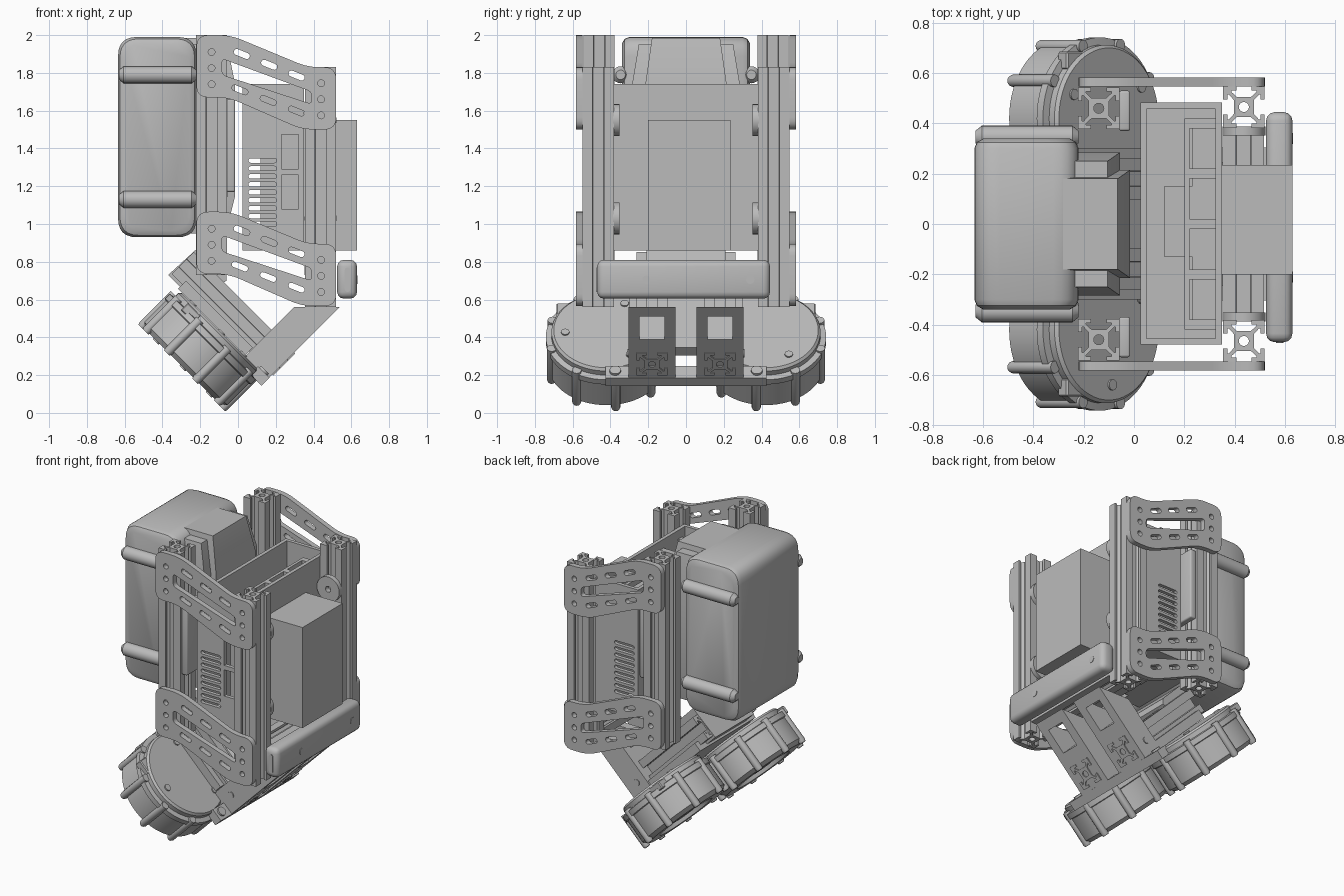
import bpy, bmesh
from math import pi, sin, cos, radians
from mathutils import Matrix, Vector

if "Cube" in bpy.data.objects:
    bpy.data.objects.remove(bpy.data.objects["Cube"])

grey = bpy.data.materials.new("plain grey")
grey.use_nodes = True
COLOUR = (0.5, 0.5, 0.5, 1)
grey.diffuse_color = COLOUR
grey.node_tree.nodes["Principled BSDF"].inputs["Base Color"].default_value = COLOUR

parts = []
T = Matrix.Translation
TILT = Matrix.Rotation(radians(45), 4, 'Y')
YZ = Matrix(((0, 0, 1, 0), (1, 0, 0, 0), (0, 1, 0, 0), (0, 0, 0, 1)))


def at_y(y):
    """Draw in the x-z plane at depth y."""
    return T((0, y, 0)) @ Matrix.Rotation(pi / 2, 4, 'X')


def finish(name, bm):
    bmesh.ops.recalc_face_normals(bm, faces=bm.faces)
    me = bpy.data.meshes.new(name)
    bm.to_mesh(me)
    bm.free()
    me.materials.append(grey)
    ob = bpy.data.objects.new(name, me)
    bpy.context.collection.objects.link(ob)
    parts.append(ob)
    return ob


def slab(name, loops, thick, mat, cut_z=None):
    """Flat outline with holes, extruded evenly about its plane."""
    cu = bpy.data.curves.new(name, 'CURVE')
    cu.dimensions, cu.fill_mode, cu.extrude = '2D', 'BOTH', thick / 2
    for loop in loops:
        sp = cu.splines.new('POLY')
        sp.points.add(len(loop) - 1)
        for p, (u, v) in zip(sp.points, loop):
            p.co = (u, v, 0, 1)
        sp.use_cyclic_u = True
    tmp = bpy.data.objects.new(name + "_outline", cu)
    bpy.context.collection.objects.link(tmp)
    dg = bpy.context.evaluated_depsgraph_get()
    me = bpy.data.meshes.new_from_object(tmp.evaluated_get(dg))
    bpy.data.objects.remove(tmp)
    bm = bmesh.new()
    bm.from_mesh(me)
    bpy.data.meshes.remove(me)
    bm.transform(mat)
    bmesh.ops.remove_doubles(bm, verts=bm.verts, dist=0.0002)
    if cut_z is not None:
        bmesh.ops.bisect_plane(bm, geom=bm.verts[:] + bm.edges[:] + bm.faces[:],
                               plane_co=(0, 0, cut_z), plane_no=(0, 0, 1), clear_outer=True)
        bmesh.ops.holes_fill(bm, edges=[e for e in bm.edges if e.is_boundary])
    return finish(name, bm)


def loft(name, rings, mat=Matrix()):
    """Skin a stack of equal rings and cap both ends."""
    bm = bmesh.new()
    vs = [[bm.verts.new(mat @ Vector(p)) for p in ring] for ring in rings]
    n = len(vs[0])
    for a, b in zip(vs, vs[1:]):
        for i in range(n):
            bm.faces.new((a[i], a[(i + 1) % n], b[(i + 1) % n], b[i]))
    bm.faces.new(vs[0])
    bm.faces.new(vs[-1])
    return finish(name, bm)


def box(name, lo, hi, bevel=0, mat=Matrix(), segs=3):
    bm = bmesh.new()
    bmesh.ops.create_cube(bm, size=1)
    for v in bm.verts:
        v.co = [lo[i] if v.co[i] < 0 else hi[i] for i in range(3)]
    if bevel:
        bmesh.ops.bevel(bm, geom=bm.edges[:], offset=bevel, segments=segs,
                        profile=0.5, affect='EDGES')
    bm.transform(mat)
    return finish(name, bm)


def circle(r, cx=0, cy=0, n=16):
    return [(cx + r * cos(2 * pi * i / n), cy + r * sin(2 * pi * i / n)) for i in range(n)]


def rect(x0, y0, x1, y1):
    return [(x0, y0), (x1, y0), (x1, y1), (x0, y1)]


def rounded(pts, r, segs=6):
    out = []
    for i, p in enumerate(pts):
        p = Vector(p)
        a = p + (Vector(pts[i - 1]) - p).normalized() * r
        b = p + (Vector(pts[(i + 1) % len(pts)]) - p).normalized() * r
        for k in range(segs + 1):
            t = k / segs
            out.append(tuple(a * (1 - t) ** 2 + p * 2 * t * (1 - t) + b * t * t))
    return out


def stadium(cx, cy, length, r, ang=0):
    pts = []
    for side in (1, -1):
        for k in range(7):
            a = -pi / 2 + pi * k / 6
            x, y = side * (length / 2 - r + r * cos(a)), side * r * sin(a)
            pts.append((cx + x * cos(ang) - y * sin(ang), cy + x * sin(ang) + y * cos(ang)))
    return pts


def lathe(name, profile, mat, n=48):
    return loft(name, [[(x, y, z) for x, y in circle(r, n=n)] for r, z in profile], mat)


# Slotted rail section, one side repeated four times
A = 0.0825
half = [(A, 0.03), (0.066, 0.03), (0.066, 0.05), (0.06, 0.05), (0.04, 0.028)]
side = [(x, -y) for x, y in half] + half[::-1] + [(A, A)]
section = []
for turn in range(4):
    for u, v in side:
        for _ in range(turn):
            u, v = -v, u
        section.append((u, v))
RAIL = [section, circle(0.02)]

# Upright rails and side plates
plate = rounded([(-0.22, 2), (-0.04, 2), (0.37, 1.83), (0.52, 1.83),
                 (0.52, 1.5), (0.34, 1.5), (-0.05, 1.67), (-0.22, 1.67)], 0.065)
holes = [rounded([(-0.085, 1.875), (0.39, 1.70), (0.39, 1.635), (-0.085, 1.79)], 0.025)]
for i in range(3):
    holes.append(stadium(0.02 + 0.145 * i, 1.9 - 0.057 * i, 0.09, 0.016, -0.38))
    holes.append(stadium(0.01 + 0.15 * i, 1.71 - 0.056 * i, 0.09, 0.015, -0.38))
    holes.append(circle(0.018, -0.14, 1.74 + 0.085 * i))
    holes.append(circle(0.018, 0.44, 1.575 + 0.085 * i))
for s, tag in ((-1, "front"), (1, "back")):
    slab(tag + "_tall_rail", RAIL, 1.27, T((-0.14, s * 0.46, 1.365)))
    slab(tag + "_short_rail", RAIL, 1.27, T((0.437, s * 0.465, 1.195)))
    for drop, level in ((0, "upper"), (0.935, "lower")):
        slab(f"{tag}_{level}_side_plate", [plate] + holes, 0.036,
             T((0, 0, -drop)) @ at_y(s * 0.565))
    # Mounting tabs inside the rails
    for z in (1.03, 1.55):
        slab(tag + "_mount_tab", [circle(0.085, 0.437, z, 24), circle(0.02, 0.437, z)],
             0.035, at_y(s * 0.37))
    box(tag + "_case_bracket", (-0.06, s * 0.45 - 0.08, 1.17), (-0.015, s * 0.45 + 0.08, 1.66), 0.01)


# Power pack with softened ends, stepped face and straps
def pack_ring(y, d):
    return [(x, y, z) for x, z in rounded(rect(-0.635 + d, 0.93 + d, -0.22 - d, 1.99 - d), 0.1)]


loft("power_pack", [pack_ring(y, d) for y, d in
                    ((-0.34, 0.035), (-0.325, 0.01), (-0.3, 0), (0.3, 0), (0.325, 0.01), (0.34, 0.035))])
for name, top, wide, reach in (("pack_step", 1.95, 0.285, -0.055), ("pack_nose", 1.985, 0.215, -0.015)):
    loft(name, [[(-0.3, -w, z), (x, -w, z), (x, w, z), (-0.3, w, z)] for w, x, z in
                ((wide - 0.035, reach - 0.05, 0.95), (wide, reach, 1.15),
                 (wide, reach, 1.74), (wide - 0.035, reach - 0.05, top))])
for s in (-1, 1):
    for z in (1.13, 1.79):
        lathe("pack_strap", [(0.025, -0.205), (0.045, -0.18), (0.045, 0.18), (0.025, 0.205)],
              T((-0.425, s * 0.346, z)) @ Matrix.Rotation(pi / 2, 4, 'Y'), 20)

# Open case with vented ends
vents = [stadium(0.13, 1.0 + 0.042 * i, 0.15, 0.012) for i in range(9)]
windows = [rect(0.23, 1.08, 0.32, 1.26), rect(0.23, 1.29, 0.32, 1.475)]
wall = rect(0.025, 0.86, 0.35, 1.74)
slab("case_front_wall", [wall] + vents + windows, 0.025, at_y(-0.467))
slab("case_back_wall", [wall] + vents, 0.025, at_y(0.47))
box("case_inner_wall", (0.025, -0.46, 0.86), (0.05, 0.46, 1.74))
box("case_outer_wall", (0.325, -0.46, 0.86), (0.35, 0.46, 1.74))
box("case_floor", (0.045, -0.46, 0.86), (0.33, 0.46, 0.9))
box("case_module", (0.23, -0.41, 0.9), (0.326, 0.42, 1.55))
box("case_fan_block", (0.12, -0.13, 0.9), (0.23, 0.15, 1.55))
box("case_slat", (0.2, -0.42, 1.64), (0.22, 0.42, 1.68))
for y in (-0.4, -0.2, 0, 0.2, 0.4):
    box("case_crossbar", (0.21, y - 0.02, 1.64), (0.33, y + 0.02, 1.68))

# Forward module, lower crossbar and the sensor bar
box("forward_module", (0.35, -0.2, 0.86), (0.63, 0.235, 1.55))
slab("lower_crossbar", RAIL, 0.76, T((0.435, 0, 0.7)) @ Matrix.Rotation(pi / 2, 4, 'X'))
box("sensor_bar", (0.525, -0.47, 0.605), (0.63, 0.445, 0.81), 0.035)
slab("sensor_end_plate", [stadium(0.58, 0.705, 0.13, 0.015, pi / 2)], 0.008, at_y(-0.47))
for y in (-0.21, 0.34):
    slab("sensor_lens", [circle(0.022, y, 0.705)], 0.008, T((0.629, 0, 0)) @ YZ)

# Tilted chassis: brackets, rails and deck
for s, tag in ((-1, "front"), (1, "back")):
    c = s * 0.18
    slab(tag + "_bracket", [rect(c - 0.125, 0.19, c + 0.125, 0.85),
                            rect(c - 0.065, 0.535, c + 0.065, 0.705)],
         0.17, TILT @ T((-0.1, 0, 0)) @ YZ, cut_z=0.56)
    slab(tag + "_chassis_rail", RAIL, 0.76,
         TILT @ T((-0.388, c, 0.354)) @ Matrix.Rotation(pi / 2, 4, 'Y'))
    slab(tag + "_bracket_bolt", [circle(0.022, 0.16, 0.315)], 0.008, at_y(s * 0.307))
    slab(tag + "_rear_bolt", [circle(0.022, -0.255, 0.735)], 0.008, at_y(s * 0.212))
    slab(tag + "_deck_screw", [circle(0.03, -0.06, s * 0.375)], 0.016, TILT @ T((0, 0, 0.255)))
slab("rear_bracket", [[(-0.37, 0.73), (-0.2, 0.885), (-0.06, 0.74), (-0.06, 0.7), (-0.235, 0.595)]],
     0.42, at_y(0))
box("deck_bar", (-0.1, -0.425, 0.19), (-0.013, 0.425, 0.25), mat=TILT)
box("deck_plate", (-0.69, -0.3, 0.24), (-0.19, 0.3, 0.3), mat=TILT)

# Round drive units with ribs round the rim
drive = [(0.19, 0.0), (0.2, -0.035), (0.28, -0.035), (0.312, -0.01), (0.312, 0.15),
         (0.322, 0.155), (0.322, 0.19), (0.292, 0.195), (0.292, 0.225), (0.28, 0.238)]
for s, tag in ((-1, "front"), (1, "back")):
    hub = TILT @ T((-0.38, s * 0.42, 0))
    lathe(tag + "_drive_unit", drive, hub, 64)
    lathe(tag + "_drive_hub", [(0.08, -0.02), (0.08, 0.02)], hub, 32)
    for i in range(9):
        a = s * radians(40 * i - 9)
        spot = hub @ T((0.308 * cos(a), 0.308 * sin(a), 0))
        lathe(tag + "_drive_rib", [(0.02, -0.043), (0.025, -0.03), (0.025, 0.205)], spot, 12)
    for i in range(3):
        lathe(tag + "_cover_screw", [(0.022, 0.22), (0.022, 0.246)],
              hub @ Matrix.Rotation(2 * pi * i / 3 + 0.6, 4, 'Z') @ T((0.22, 0, 0)), 12)
    box(tag + "_drive_socket", (-0.6, s * 0.65 - 0.035, 0.17), (-0.5, s * 0.65 + 0.035, 0.225), 0.006, TILT, 1)

# Smooth curved faces, keep corners sharp
for ob in bpy.context.selected_objects:
    ob.select_set(False)
for ob in parts:
    ob.select_set(True)
bpy.context.view_layer.objects.active = parts[0]
bpy.ops.object.shade_smooth_by_angle(angle=radians(32))
